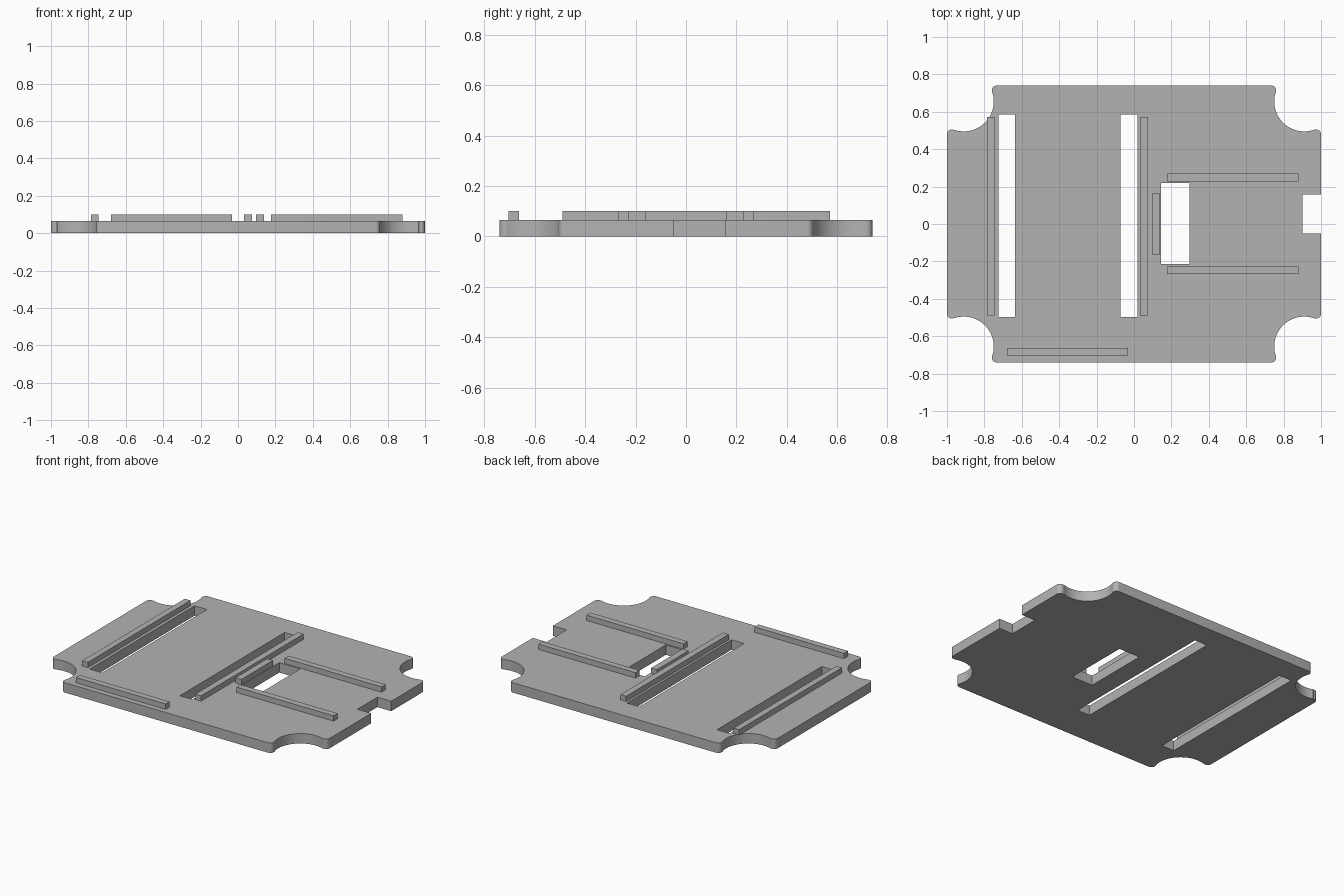
import bpy
import bmesh
from math import radians, cos, sin

if "Cube" in bpy.data.objects:
    bpy.data.objects.remove(bpy.data.objects["Cube"], do_unlink=True)

PLATE_H = 0.065
RIB_TOP = 0.1

grey = bpy.data.materials.new("plain grey")
grey.use_nodes = True
grey.diffuse_color = (0.45, 0.45, 0.45, 1)
grey.node_tree.nodes["Principled BSDF"].inputs["Base Color"].default_value = (0.45, 0.45, 0.45, 1)


def add_object(name, bm):
    mesh = bpy.data.meshes.new(name)
    bm.to_mesh(mesh)
    bm.free()
    mesh.materials.append(grey)
    obj = bpy.data.objects.new(name, mesh)
    bpy.context.collection.objects.link(obj)
    return obj


def arc(cx, cy, r, start, end, steps):
    angles = [radians(start + (end - start) * i / steps) for i in range(steps + 1)]
    return [(cx + r * cos(a), cy + r * sin(a)) for a in angles]


def rectangle(x0, x1, y0, y1):
    return [(x0, y0), (x1, y0), (x1, y1), (x0, y1)]


def extrude_outlines(name, loops, z0, z1):
    """Fill an outer loop and its holes, then extrude upwards."""
    bm = bmesh.new()
    for points in loops:
        verts = [bm.verts.new((x, y, z0)) for x, y in points]
        for a, b in zip(verts, verts[1:] + verts[:1]):
            bm.edges.new((a, b))
    bmesh.ops.triangle_fill(bm, edges=bm.edges[:], use_beauty=True, normal=(0, 0, 1))
    top = bmesh.ops.extrude_face_region(bm, geom=bm.faces[:], use_keep_orig=True)
    moved = [v for v in top["geom"] if isinstance(v, bmesh.types.BMVert)]
    bmesh.ops.translate(bm, verts=moved, vec=(0, 0, z1 - z0))
    bmesh.ops.recalc_face_normals(bm, faces=bm.faces[:])
    return add_object(name, bm)


# Plate outline: one scooped corner with rounded lips, mirrored to all four
corner = (arc(0.975, 0.48, 0.025, 0, 110, 8)
          + arc(0.91, 0.655, 0.16, -70, -200, 24)
          + arc(0.735, 0.715, 0.025, -20, 90, 8))
outline = (corner
           + [(-x, y) for x, y in reversed(corner)]
           + [(-x, -y) for x, y in corner]
           + [(x, -y) for x, y in reversed(corner)])
# Notch in the left edge
outline += [(1, -0.05), (0.9, -0.05), (0.9, 0.157), (1, 0.157)]

# Two long slots and a window
holes = [rectangle(-0.725, -0.635, -0.498, 0.586),
         rectangle(-0.072, 0.018, -0.498, 0.586),
         rectangle(0.145, 0.297, -0.215, 0.22)]

plate = extrude_outlines("base_plate", [outline] + holes, 0, PLATE_H)
bpy.ops.object.select_all(action="DESELECT")
plate.select_set(True)
bpy.context.view_layer.objects.active = plate
bpy.ops.object.shade_smooth_by_angle(angle=radians(30))

# Raised ribs on the upper face
ribs = {
    "right_slot_rib": (-0.786, -0.745, -0.49, 0.572),
    "middle_slot_rib": (0.033, 0.075, -0.49, 0.572),
    "window_rib": (0.097, 0.139, -0.163, 0.163),
    "rear_guide_rib": (0.177, 0.88, 0.228, 0.27),
    "front_guide_rib": (0.177, 0.88, -0.268, -0.226),
    "front_edge_rib": (-0.68, -0.032, -0.704, -0.662),
}
for name, bounds in ribs.items():
    extrude_outlines(name, [rectangle(*bounds)], PLATE_H, RIB_TOP)
